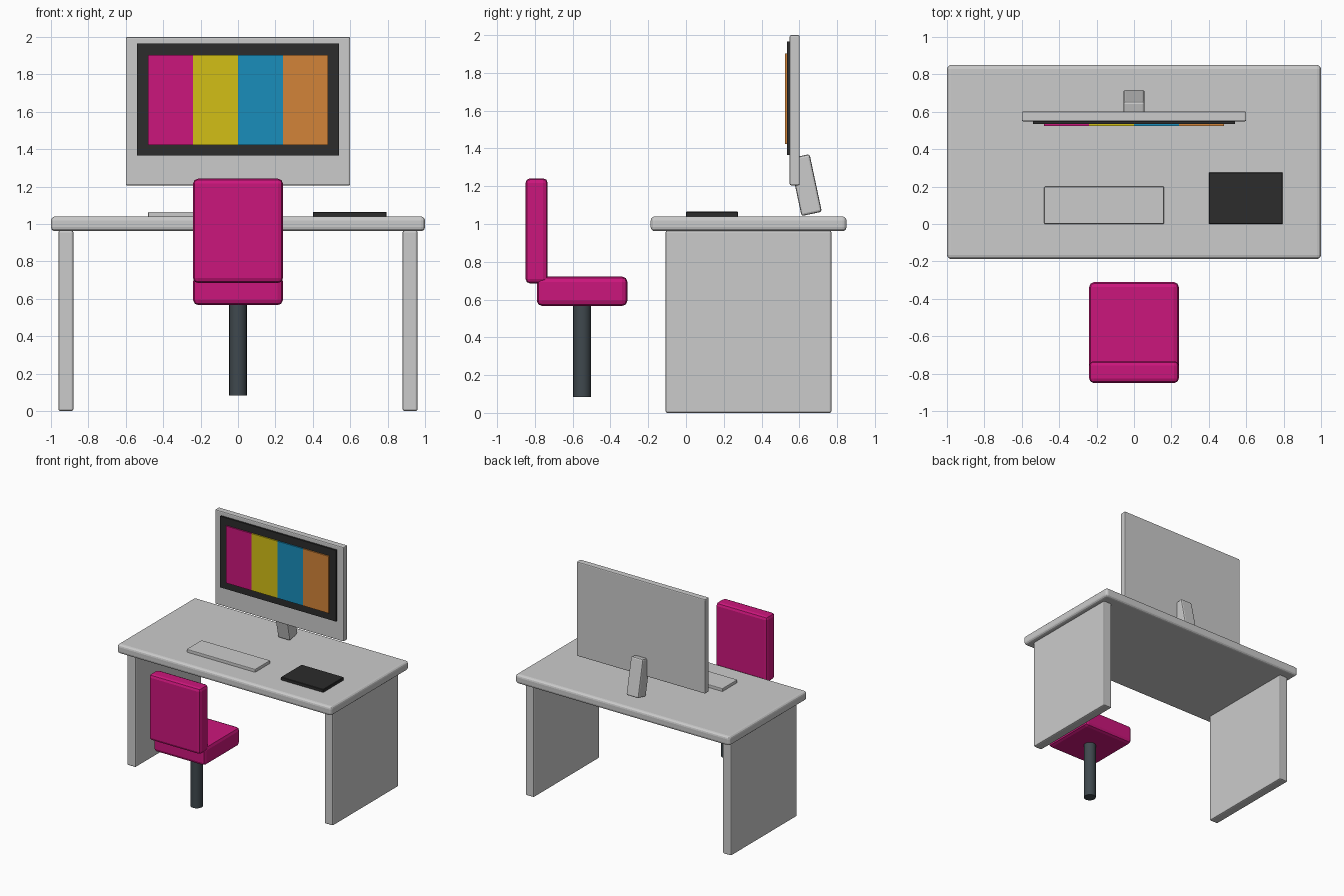
import bpy
import math

if "Cube" in bpy.data.objects:
    bpy.data.objects.remove(bpy.data.objects["Cube"])


def material(name, rgb):
    m = bpy.data.materials.new(name)
    m.diffuse_color = (*rgb, 1)
    m.use_nodes = True
    m.node_tree.nodes["Principled BSDF"].inputs["Base Color"].default_value = m.diffuse_color
    return m


MAGENTA = material("magenta", (0.6, 0.008, 0.2))
YELLOW = material("yellow", (0.65, 0.52, 0.008))
BLUE = material("blue", (0.01, 0.27, 0.5))
ORANGE = material("orange", (0.65, 0.23, 0.04))
BLACK = material("black", (0.025, 0.025, 0.025))
CHARCOAL = material("charcoal", (0.05, 0.065, 0.075))


def finish(ob, name, mat=None, bevel=0, segments=2):
    ob.name = name
    if mat:
        ob.data.materials.append(mat)
    if bevel:
        mod = ob.modifiers.new("bevel", "BEVEL")
        mod.width = bevel
        mod.segments = segments
    return ob


def box(name, x, y, z, mat=None, bevel=0, segments=2):
    """Box from (min, max) ranges on each axis."""
    ranges = (x, y, z)
    bpy.ops.mesh.primitive_cube_add(size=1, location=[(a + b) / 2 for a, b in ranges])
    ob = bpy.context.object
    ob.scale = [b - a for a, b in ranges]
    bpy.ops.object.transform_apply(location=False, rotation=False, scale=True)
    return finish(ob, name, mat, bevel, segments)


# Desk
box("desk_top", (-1, 1), (-0.187, 0.85), (0.962, 1.04), bevel=0.022, segments=3)
for side, s in (("left", -1), ("right", 1)):
    box(f"desk_{side}_leg", sorted((s * 0.88, s * 0.96)), (-0.108, 0.77), (0, 0.965), bevel=0.01)

# Monitor with four colour stripes
box("monitor_body", (-0.6, 0.6), (0.549, 0.602), (1.205, 2.0), bevel=0.008)
box("screen_bezel", (-0.54, 0.54), (0.534, 0.552), (1.365, 1.965), BLACK)
for i, mat in enumerate((MAGENTA, YELLOW, BLUE, ORANGE)):
    x = -0.48 + 0.24 * i
    box(f"screen_stripe_{i + 1}", (x, x + 0.24), (0.523, 0.536), (1.423, 1.903), mat)

# Tilted monitor stand
stand = box("monitor_stand", (-0.057, 0.057), (0.578, 0.688), (1.05, 1.362), bevel=0.012)
stand.rotation_euler.x = math.radians(12)

# Desk items
box("keyboard", (-0.48, 0.16), (0, 0.2), (1.035, 1.065), bevel=0.005)
box("mouse_pad", (0.4, 0.795), (0, 0.275), (1.035, 1.065), BLACK, bevel=0.003, segments=1)

# Chair
box("chair_seat", (-0.24, 0.24), (-0.79, -0.31), (0.566, 0.722), MAGENTA, bevel=0.028)
box("chair_back", (-0.24, 0.24), (-0.85, -0.732), (0.685, 1.242), MAGENTA, bevel=0.025)
bpy.ops.mesh.primitive_cylinder_add(vertices=16, radius=0.048, depth=0.52, location=(0, -0.55, 0.343))
finish(bpy.context.object, "chair_post", CHARCOAL)
bpy.ops.object.shade_smooth_by_angle(angle=math.radians(35))
